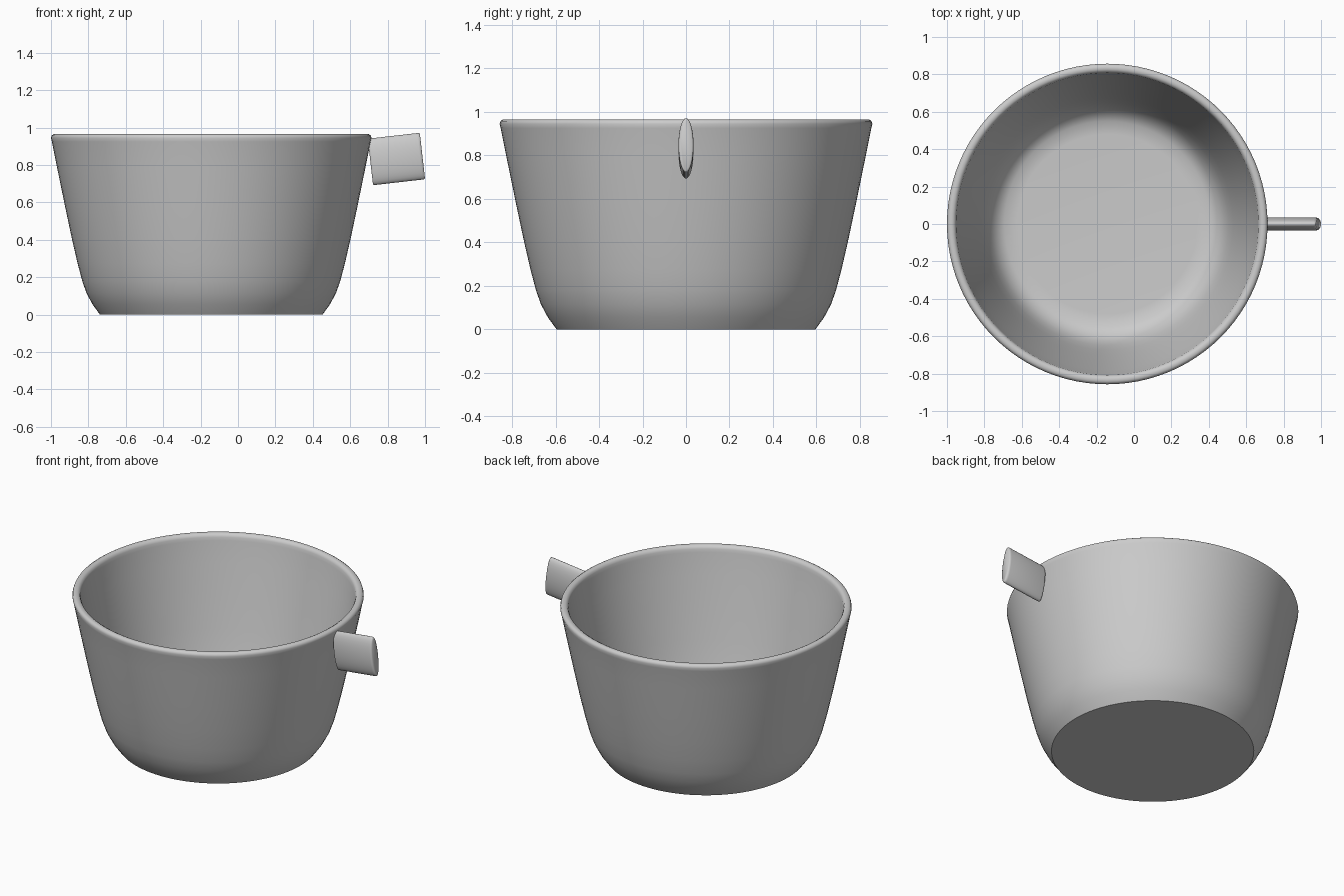
import bpy, bmesh, math
from mathutils import Matrix

cube = bpy.data.objects.get("Cube")
if cube:
    bpy.data.objects.remove(cube)

grey = bpy.data.materials.new("plain_grey")
grey.use_nodes = True
color = (0.6, 0.6, 0.6, 1)
grey.diffuse_color = color
grey.node_tree.nodes["Principled BSDF"].inputs["Base Color"].default_value = color


def add_object(name, bm, sharp_angle):
    bmesh.ops.recalc_face_normals(bm, faces=bm.faces)
    mesh = bpy.data.meshes.new(name)
    bm.to_mesh(mesh)
    bm.free()
    mesh.materials.append(grey)
    obj = bpy.data.objects.new(name, mesh)
    bpy.context.collection.objects.link(obj)
    bpy.ops.object.select_all(action='DESELECT')
    obj.select_set(True)
    bpy.context.view_layer.objects.active = obj
    bpy.ops.object.shade_smooth_by_angle(angle=math.radians(sharp_angle))
    return obj


def loft(rings):
    """Skin a stack of rings of equal size and cap both ends."""
    bm = bmesh.new()
    rows = [[bm.verts.new(p) for p in ring] for ring in rings]
    n = len(rows[0])
    for a, b in zip(rows, rows[1:]):
        for i in range(n):
            j = (i + 1) % n
            bm.faces.new((a[i], a[j], b[j], b[i]))
    bm.faces.new(rows[0])
    bm.faces.new(rows[-1])
    return bm


def circle(n, rx, ry):
    return [(rx * math.cos(t), ry * math.sin(t))
            for t in (2 * math.pi * i / n for i in range(n))]


# Bowl: one thin-walled profile, outside up, over the rim, inside down
profile = [(0.595, 0), (0.635, 0.055), (0.667, 0.115), (0.69, 0.18),
           (0.715, 0.275), (0.745, 0.405), (0.782, 0.58), (0.825, 0.79),
           (0.852, 0.925), (0.857, 0.945), (0.853, 0.958), (0.842, 0.965),
           (0.826, 0.965), (0.814, 0.958), (0.808, 0.945), (0.805, 0.925),
           (0.78, 0.79), (0.738, 0.58), (0.702, 0.405), (0.673, 0.275),
           (0.648, 0.18), (0.625, 0.125), (0.595, 0.08), (0.55, 0.05),
           (0.48, 0.045)]
bowl = add_object("bowl", loft([[(x, y, z) for x, y in circle(96, r, r)]
                                for r, z in profile]), 42)
bowl.location.x = -0.143

# Handle: flat oval bar with softened ends, tilted slightly upwards
half_length, half_thick, half_height = 0.14, 0.035, 0.125
ends = [(-1, 0.75, 0.96), (-0.97, 0.94, 0.99), (-0.9, 1, 1),
        (0.9, 1, 1), (0.97, 0.94, 0.99), (1, 0.75, 0.96)]
bm = loft([[(s * half_length, y, z)
            for y, z in circle(32, half_thick * ty, half_height * tz)]
           for s, ty, tz in ends])
bmesh.ops.transform(bm, matrix=Matrix.Rotation(math.radians(-6.5), 4, 'Y'),
                    verts=bm.verts)
handle = add_object("handle", bm, 50)
handle.location = (0.847, 0, 0.832)
